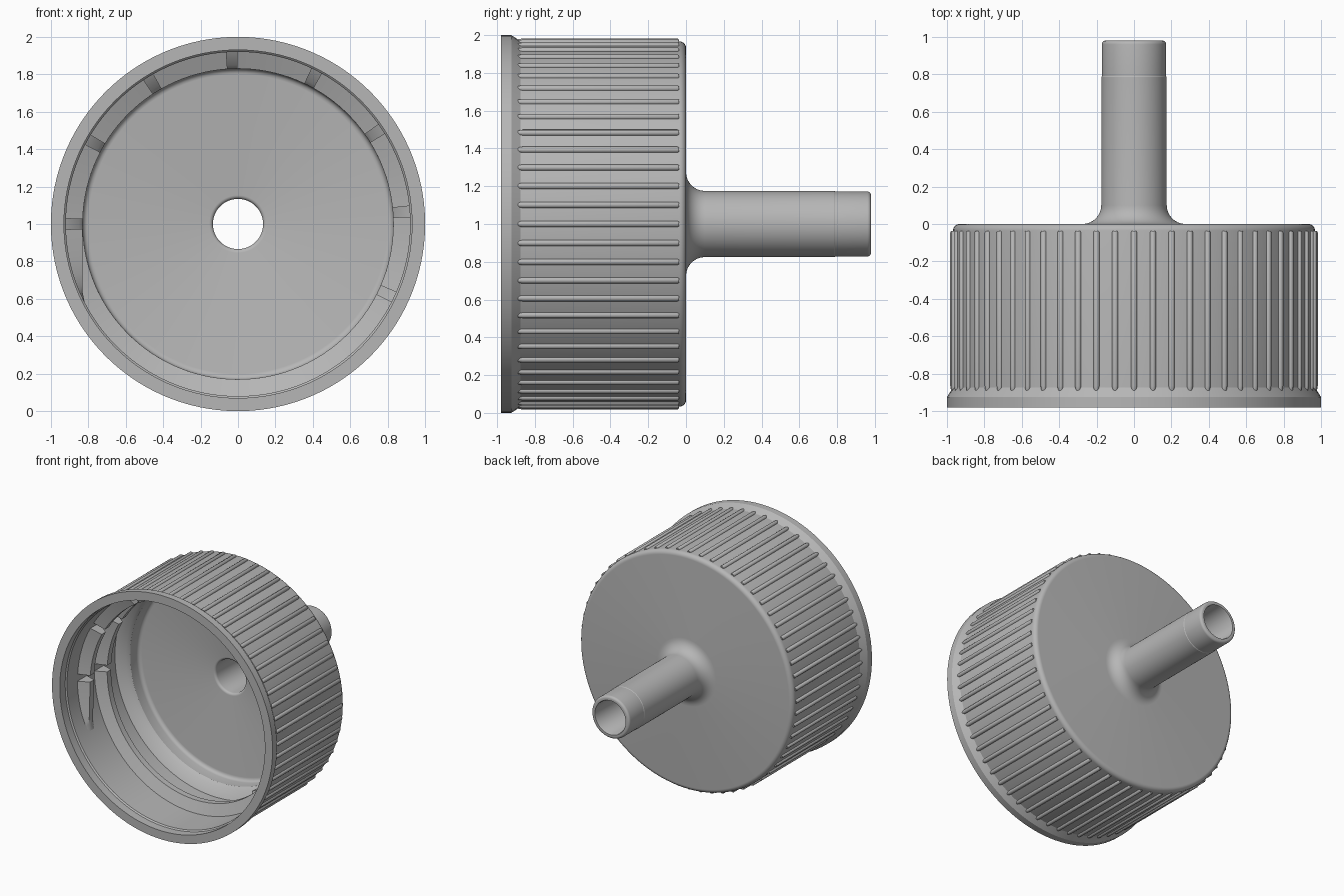
import bpy
import bmesh
from math import sin, cos, pi, radians

cube = bpy.data.objects.get("Cube")
if cube:
    bpy.data.objects.remove(cube, do_unlink=True)

grey = bpy.data.materials.new("grey plastic")
grey.use_nodes = True
colour = (0.47, 0.47, 0.47, 1)
grey.diffuse_color = colour
grey.node_tree.nodes["Principled BSDF"].inputs["Base Color"].default_value = colour


def polar(r, y, a):
    """Point at radius r and angle a around the horizontal axis."""
    return (r * cos(a), y, 1 + r * sin(a))


def arc(r, y, radius, start, end, steps=6):
    """Rounded corner of a profile, in (radius, y) pairs."""
    angles = [radians(start + (end - start) * i / steps) for i in range(steps + 1)]
    return [(r + radius * cos(a), y + radius * sin(a)) for a in angles]


def skin(bm, rings, closed):
    """Join equal rings of points with quads; cap the ends if open."""
    loops = [[bm.verts.new(p) for p in ring] for ring in rings]
    n = len(loops[0])
    pairs = list(zip(loops, loops[1:]))
    if closed:
        pairs.append((loops[-1], loops[0]))
    else:
        bm.faces.new(loops[0])
        bm.faces.new(loops[-1])
    for one, two in pairs:
        for i in range(n):
            j = (i + 1) % n
            bm.faces.new((one[i], one[j], two[j], two[i]))


def finish(bm, name, angle=30):
    bmesh.ops.recalc_face_normals(bm, faces=bm.faces)
    mesh = bpy.data.meshes.new(name)
    bm.to_mesh(mesh)
    bm.free()
    obj = bpy.data.objects.new(name, mesh)
    bpy.context.collection.objects.link(obj)
    mesh.materials.append(grey)
    bpy.ops.object.select_all(action="DESELECT")
    obj.select_set(True)
    bpy.context.view_layer.objects.active = obj
    bpy.ops.object.shade_smooth_by_angle(angle=radians(angle))
    return obj


# Cap shell and hollow spout, turned as one closed profile
TUBE, BORE, WALL, BODY = 0.175, 0.134, 0.92, 0.967
profile = [(0.93, -0.98), (1.0, -0.98), (1.0, -0.925), (BODY, -0.875), (BODY, -0.035)]
profile += arc(BODY - 0.035, -0.035, 0.035, 15, 90)
profile += arc(TUBE + 0.1, 0.1, 0.1, 270, 180, 8)
profile += [(TUBE, 0.785), (TUBE - 0.003, 0.79), (TUBE - 0.003, 0.795)]
profile += arc(TUBE - 0.023, 0.96, 0.02, 0, 90)
profile += [(BORE + 0.005, 0.98), (BORE, 0.97)]
profile += arc(BORE + 0.02, -0.08, 0.02, 180, 270, 4)
profile += arc(0.80, -0.13, 0.03, 90, 0, 4)
profile += [(0.83, -0.21), (0.85, -0.24), (WALL, -0.28), (WALL, -0.9), (0.93, -0.91)]
bm = bmesh.new()
SIDES = 120
skin(bm, [[polar(r, y, 2 * pi * k / SIDES) for r, y in profile] for k in range(SIDES)], True)
finish(bm, "cap_and_spout")

# Grip ribs: thin rounded bars around the wall, running into the flared skirt
bm = bmesh.new()
RIBS, RIB_R = 60, 0.017
for k in range(RIBS):
    a = 2 * pi * k / RIBS
    rings = []
    for y, size in ((-0.91, 0.4), (-0.885, 0.8), (-0.865, 1), (-0.045, 1), (-0.038, 0.75)):
        ring = []
        for i in range(10):
            t = 2 * pi * i / 10
            r = BODY - 0.002 + RIB_R * size * cos(t)
            ring.append(polar(r, y, a + RIB_R * size * sin(t) / BODY))
        rings.append(ring)
    skin(bm, rings, False)
finish(bm, "grip_ribs", 50)

# Inner screw thread: a receding helix with vent gaps over the upper part
PITCH, FIRST_Y, CREST = 0.22, -0.72, 0.83
START, TURN, GAP = 207, 360, 3.6
gaps = [27 + 29.3 * k + TURN * turn for turn in range(2) for k in range(8)]
cuts = [0]
for g in gaps:
    cuts += [g - GAP / 2, g + GAP / 2]
cuts.append(1.75 * TURN)
bm = bmesh.new()
for begin, end in zip(cuts[::2], cuts[1::2]):
    if end <= begin:
        continue
    steps = max(2, round((end - begin) / 3))
    rings = []
    for i in range(steps + 1):
        turned = begin + (end - begin) * i / steps
        a = radians(START - turned)
        y = FIRST_Y + PITCH * turned / TURN
        crest = CREST
        if turned < 27:  # flat run-in at the thread start
            crest = min(WALL, CREST / abs(cos(a)))
        rings.append([polar(0.93, y - 0.065, a), polar(crest, y - 0.025, a),
                      polar(crest, y + 0.025, a), polar(0.93, y + 0.065, a)])
    skin(bm, rings, False)
finish(bm, "screw_thread")
